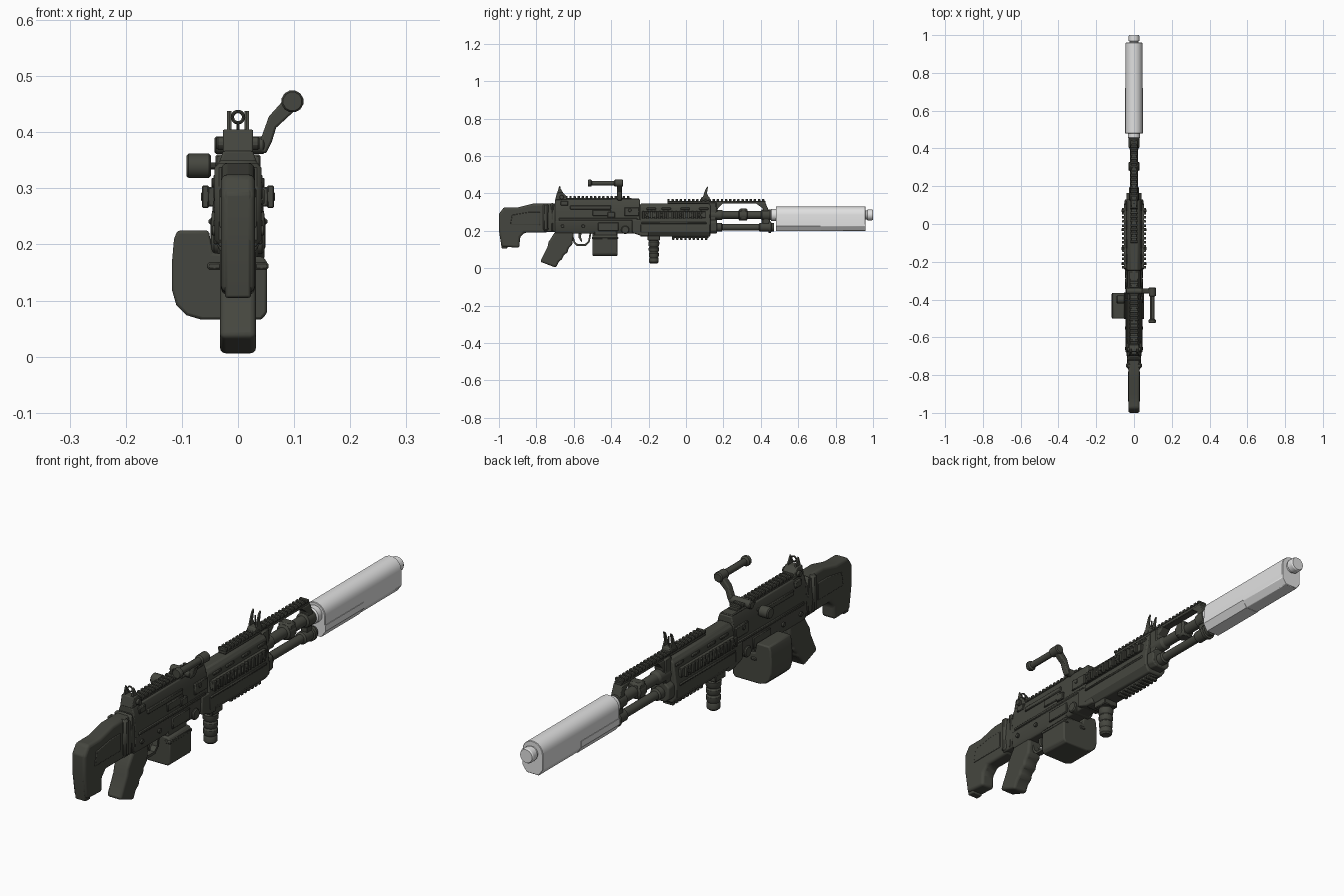
import bpy, bmesh, math

def material(name, col):
    m = bpy.data.materials.new(name)
    m.diffuse_color = (*col, 1)
    return m

DARK = material("dark_olive_metal", (0.060, 0.062, 0.050))
GREY = material("light_grey_metal", (0.75, 0.75, 0.75))

def finish(name, bm, mat=DARK, bevel=0.0, seg=2):
    bmesh.ops.recalc_face_normals(bm, faces=bm.faces)
    me = bpy.data.meshes.new(name)
    bm.to_mesh(me)
    bm.free()
    me.materials.append(mat)
    ob = bpy.data.objects.new(name, me)
    bpy.context.collection.objects.link(ob)
    if bevel:
        b = ob.modifiers.new("bevel", 'BEVEL')
        b.width, b.segments = bevel, seg
        b.limit_method, b.angle_limit = 'ANGLE', math.radians(35)
    return ob

def add_prism(bm, pts, a, b, axis):
    # axis 'x': pts are (y, z); axis 'y': pts are (x, z)
    def co(p, t):
        return (t, p[0], p[1]) if axis == 'x' else (p[0], t, p[1])
    r0 = [bm.verts.new(co(p, a)) for p in pts]
    r1 = [bm.verts.new(co(p, b)) for p in pts]
    n = len(pts)
    bm.faces.new(r0)
    bm.faces.new(r1[::-1])
    for i in range(n):
        bm.faces.new((r0[i], r1[i], r1[(i + 1) % n], r0[(i + 1) % n]))

def prism(name, pts, a, b, axis='x', mat=DARK, bevel=0.0, seg=2):
    bm = bmesh.new()
    add_prism(bm, pts, a, b, axis)
    return finish(name, bm, mat, bevel, seg)

def add_box(bm, x0, x1, y0, y1, z0, z1):
    add_prism(bm, [(y0, z0), (y1, z0), (y1, z1), (y0, z1)], x0, x1, 'x')

def boxes(name, dims, bevel=0.003, mat=DARK):
    bm = bmesh.new()
    for d in dims:
        add_box(bm, *d)
    return finish(name, bm, mat, bevel, 1)

def both(name, x0, x1, *rest, bevel=0.003):
    return boxes(name, [(x0, x1, *rest), (-x1, -x0, *rest)], bevel)

def sym(half):
    return half + [(-x, z) for x, z in reversed(half)]

def lathe(name, prof, axis, c, sides=20, mat=DARK):
    # prof: (radius, position along the axis)
    bm = bmesh.new()
    rings = []
    for r, t in prof:
        ring = []
        for i in range(sides):
            u = 2 * math.pi * (i + 0.5) / sides
            p, q = r * math.cos(u), r * math.sin(u)
            ring.append(bm.verts.new({'x': (t, c[0] + p, c[1] + q),
                                      'y': (c[0] + p, t, c[1] + q),
                                      'z': (c[0] + p, c[1] + q, t)}[axis]))
        rings.append(ring)
    bm.faces.new(rings[0])
    bm.faces.new(rings[-1])
    for a, b in zip(rings, rings[1:]):
        for i in range(sides):
            j = (i + 1) % sides
            bm.faces.new((a[i], a[j], b[j], b[i]))
    return finish(name, bm, mat)

def cyl(name, r, t0, t1, axis, c, sides=20, mat=DARK):
    k = min(0.004, r * 0.2)
    return lathe(name, [(r - k, t0), (r, t0 + k), (r, t1 - k), (r - k, t1)], axis, c, sides, mat)

def rail(name, x0, x1, y0, y1, z0, z1, side, pitch=0.022):
    # accessory rail: base strip plus teeth; side is the direction the teeth face
    d = [(x0, x1, y0, y1, z0, z1)]
    y = y0
    h = 0.010
    while y + 0.013 <= y1 + 1e-6:
        d.append({'up': (x0 - .003, x1 + .003, y, y + .013, z1 - .002, z1 + h),
                  'down': (x0 - .003, x1 + .003, y, y + .013, z0 - h, z0 + .002),
                  'right': (x1 - .002, x1 + h, y, y + .013, z0 - .003, z1 + .003),
                  'left': (x0 - h, x0 + .002, y, y + .013, z0 - .003, z1 + .003)}[side])
        y += pitch
    return boxes(name, d, 0.002)

# --- Stock ---
prism("stock", [(-.985, .115), (-.89, .11), (-.888, .165), (-.865, .19), (-.74, .19), (-.74, .345),
                (-.82, .345), (-.90, .325), (-.975, .325), (-1.0, .29), (-1.0, .21)],
      -.03, .03, bevel=.011, seg=3)
prism("butt_pad", [(-.985, .105), (-.955, .105), (-.965, .318), (-.98, .318), (-1, .29), (-1, .2)], -.023, .023, bevel=.004)
prism("stock_cheek_panel", [(-.94, .23), (-.78, .23), (-.78, .30), (-.84, .30), (-.93, .285)], -.033, .033, bevel=.003)
boxes("stock_collar", [(-.042, .042, -.765, -.735, .20, .345), (-.038, .038, -.725, -.705, .195, .35)], .008)

# --- Receiver ---
prism("upper_receiver", sym([(.026, .368), (.034, .345), (.038, .30), (.041, .25)]), -.70, -.245, 'y', bevel=.004)
prism("receiver_rear", sym([(.024, .345), (.034, .325), (.038, .25), (.034, .195)]), -.76, -.68, 'y', bevel=.004)
prism("lower_receiver", sym([(.041, .255), (.038, .20), (.030, .185)]), -.70, -.245, 'y', bevel=.004)
both("receiver_rib", .036, .044, -.68, -.26, .255, .268)
both("receiver_upper_panel", .030, .0415, -.62, -.40, .315, .335)
boxes("ejection_port", [(.03, .044, -.50, -.40, .28, .312), (.03, .047, -.42, -.38, .27, .30)])
both("receiver_lower_panel", .03, .044, -.47, -.36, .20, .245)
both("feed_cover_latch", .02, .040, -.67, -.63, .335, .36)
for y, z, r in ((-.66, .225, .009), (-.55, .225, .009), (-.325, .205, .022), (-.30, .31, .009)):
    cyl("receiver_pin", r, -.047, .047, 'x', (y, z), 16)
rail("receiver_top_rail", -.02, .02, -.69, -.29, .362, .376, 'up')
boxes("feed_cover_front", [(-.026, .026, -.40, -.25, .35, .372), (-.044, .044, -.33, -.25, .28, .325)])

# --- Rear sight ---
prism("rear_sight_base", [(-.70, .365), (-.635, .365), (-.64, .385), (-.66, .405), (-.69, .405)], -.027, .027, bevel=.003)
for s in (-1, 1):
    prism("rear_sight_ear", [(-.69, .40), (-.655, .40), (-.67, .425), (-.678, .438)], s * .014, s * .02)
bpy.ops.mesh.primitive_torus_add(location=(0, -.675, .427), rotation=(math.pi / 2, 0, 0), major_radius=.010,
                                 minor_radius=.003, major_segments=20, minor_segments=8)
ring = bpy.context.object
ring.name = "rear_sight_ring"
ring.data.materials.append(DARK)
cyl("rear_sight_knob", .012, -.038, .038, 'x', (-.665, .38), 12)

# --- Carry handle ---
cyl("handle_hinge", .016, -.042, .048, 'x', (-.355, .377), 16)
prism("handle_arm", [(.03, .368), (.05, .362), (.06, .382), (.068, .408), (.105, .442), (.088, .465),
                     (.055, .428), (.042, .392)], -.368, -.342, 'y', bevel=.004)
lathe("handle_bar", [(.017, -.525), (.020, -.52), (.020, -.508), (.013, -.503), (.013, -.385), (.019, -.38),
                     (.020, -.34), (.016, -.336)], 'y', (.097, .455), 12)

# --- Charging knob on the left ---
cyl("charging_knob", .022, -.092, -.048, 'x', (-.40, .34), 20)
cyl("charging_knob_stem", .006, -.05, -.02, 'x', (-.40, .34), 10)

# --- Ammunition box ---
prism("ammo_box", [(-.118, .12), (-.11, .092), (-.092, .074), (-.065, .066), (.042, .066), (.052, .078), (.052, .168),
                   (.045, .178), (-.045, .185), (-.052, .225), (-.108, .225), (-.114, .21), (-.118, .165)],
      -.50, -.365, 'y', bevel=.005)
boxes("ammo_box_mount", [(-.036, .036, -.49, -.37, .165, .20)])
both("ammo_box_lid_band", .03, .054, -.503, -.362, .155, .168)

# --- Pistol grip, trigger and guard ---
prism("pistol_grip", [(-.70, .195), (-.735, .14), (-.74, .115), (-.78, .035), (-.695, .003), (-.68, .035),
                      (-.66, .05), (-.655, .07), (-.632, .085), (-.63, .105), (-.608, .125), (-.60, .195)],
      -.032, .032, bevel=.011, seg=3)
prism("trigger_guard", [(-.62, .19), (-.60, .135), (-.585, .12), (-.535, .12), (-.515, .14), (-.505, .19),
                        (-.515, .19), (-.523, .145), (-.54, .13), (-.58, .13), (-.592, .14), (-.608, .19)], -.012, .012)
prism("trigger", [(-.575, .19), (-.575, .165), (-.56, .14), (-.555, .145), (-.562, .168), (-.558, .19)], -.006, .006)

# --- Handguard with rails ---
prism("handguard", sym([(.022, .345), (.036, .33), (.042, .285), (.049, .24), (.049, .195), (.032, .17)]),
      -.245, .13, 'y', bevel=.005)
prism("handguard_nose", sym([(.02, .262), (.04, .245), (.04, .20), (.025, .185)]), .12, .165, 'y', bevel=.005)
prism("handguard_rear_block", [(-.29, .19), (-.235, .172), (-.20, .172), (-.20, .26), (-.29, .26)], -.047, .047, bevel=.005)
both("handguard_ridge", .04, .053, -.24, .11, .236, .246)
rail("side_rail_right", .036, .054, -.235, .105, .268, .302, 'right')
rail("side_rail_left", -.054, -.036, -.235, .105, .268, .302, 'left')
rail("bottom_rail", -.02, .02, -.075, .12, .162, .175, 'down')
for y in (-.21, -.13, -.03, .07):
    cyl("handguard_bolt", .008, -.066, .066, 'x', (y, .285), 10)
    both("handguard_vent", .03, .042, y, y + .05, .312, .324)
boxes("barrel_support", [(-.024, .024, .12, .165, .25, .355)], .006)

# --- Upper front rail and supports ---
rail("upper_front_rail", -.016, .016, -.10, .425, .347, .36, 'up')
prism("rail_front_bracket", [(.37, .35), (.425, .35), (.45, .29), (.45, .26), (.415, .26), (.41, .32)], -.02, .02, bevel=.003)
prism("rail_rear_bracket", [(.12, .35), (.20, .35), (.17, .32), (.165, .26), (.12, .26)], -.02, .02, bevel=.003)

# --- Front sight ---
prism("front_sight_base", [(.075, .36), (.13, .36), (.125, .382), (.085, .382)], -.018, .018, bevel=.003)
for s in (-1, 1):
    prism("front_sight_ear", [(.09, .38), (.122, .38), (.112, .40), (.118, .438), (.108, .43), (.098, .405)],
          s * .012, s * .018)
cyl("front_sight_post", .003, .37, .42, 'z', (0, .108), 8)

# --- Barrel and gas tube ---
lathe("barrel", [(.027, .13), (.027, .19), (.021, .20), (.021, .28), (.030, .285), (.030, .325), (.021, .33),
                 (.021, .40), (.029, .405), (.029, .45), (.02, .455), (.02, .49)], 'y', (0, .285), 20)
boxes("gas_block", [(-.027, .027, .285, .33, .255, .32), (-.014, .014, .405, .45, .21, .28)], .008)
lathe("gas_tube", [(.024, .14), (.024, .19), (.017, .195), (.017, .39), (.024, .395), (.024, .44), (.03, .442),
                   (.03, .455), (.022, .457), (.022, .47)], 'y', (0, .219), 20)

# --- Vertical foregrip ---
lathe("foregrip", [(.018, .025), (.025, .032), (.026, .05), (.023, .056), (.027, .065), (.027, .08), (.023, .086),
                   (.028, .095), (.028, .108), (.024, .114), (.029, .122), (.030, .14), (.024, .148), (.024, .175)],
      'z', (0, -.172), 20)
boxes("foregrip_clamp", [(-.032, .032, -.205, -.14, .148, .178)])

# --- Suppressor: round top, flat sides, chamfered bottom ---
arc = [(.045 * math.sin(math.radians(a)), .285 + .045 * math.cos(math.radians(a))) for a in (10, 30, 50, 70, 90)]
prism("suppressor_body", sym(arc + [(.045, .225), (.027, .20)]), .48, .96, 'y', GREY, bevel=.002, seg=1)
prism("suppressor_lower_plate", sym([(.047, .25), (.047, .226), (.028, .199)]), .48, .72, 'y', GREY)
lathe("suppressor_neck", [(.027, .452), (.033, .457), (.033, .485)], 'y', (0, .285), 24, GREY)
lathe("suppressor_tip", [(.024, .955), (.024, .967), (.029, .97), (.029, .995), (.026, 1.0)], 'y', (0, .285), 24, GREY)

# Smooth shading with sharp edges kept
bpy.ops.object.select_all(action='SELECT')
bpy.context.view_layer.objects.active = bpy.context.scene.objects[0]
bpy.ops.object.shade_smooth_by_angle(angle=math.radians(30))
